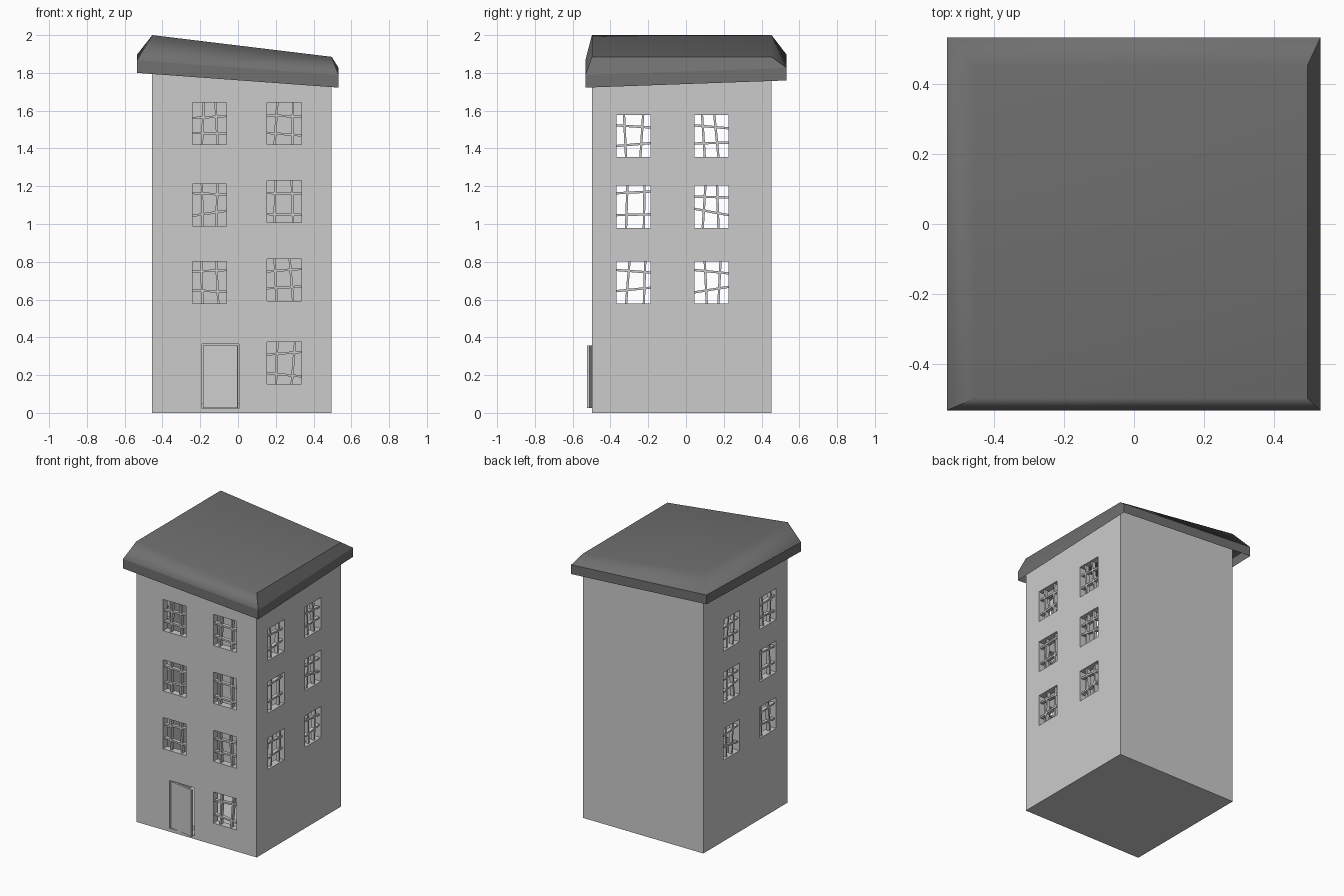
import bpy, bmesh, math
from mathutils import Vector, Matrix

if "Cube" in bpy.data.objects:
    bpy.data.objects.remove(bpy.data.objects["Cube"])

X0, X1, Y0, Y1 = -0.454, 0.496, -0.498, 0.453   # outer walls
T = 0.05                                        # wall thickness
BAR_DEPTH = 0.025                               # bar centre behind wall face


def grey(name, v):
    m = bpy.data.materials.new(name)
    m.diffuse_color = (v, v, v, 1)
    m.use_nodes = True
    m.node_tree.nodes["Principled BSDF"].inputs["Base Color"].default_value = m.diffuse_color
    return m


wall_grey = grey("wall_grey", 0.57)
roof_grey = grey("roof_grey", 0.16)


def add_box(bm, lo, hi):
    lo, hi = Vector(lo), Vector(hi)
    m = Matrix.Translation((lo + hi) / 2) @ Matrix.Diagonal((*(hi - lo), 1))
    return bmesh.ops.create_cube(bm, size=1, matrix=m)["verts"]


def add_bar(bm, a, b, normal, width=0.012, depth=0.025):
    """Square strip from a to b lying in a wall whose normal is given."""
    a, b, n = Vector(a), Vector(b), Vector(normal)
    d = (b - a).normalized()
    rot = Matrix((d, n, d.cross(n))).transposed().to_4x4()
    m = Matrix.Translation((a + b) / 2) @ rot
    m = m @ Matrix.Diagonal(((b - a).length, depth, width, 1))
    bmesh.ops.create_cube(bm, size=1, matrix=m)


def finish(name, bm, mat=wall_grey, recalc=True):
    if recalc:
        bmesh.ops.recalc_face_normals(bm, faces=bm.faces)
    me = bpy.data.meshes.new(name)
    bm.to_mesh(me)
    bm.free()
    me.materials.append(mat)
    ob = bpy.data.objects.new(name, me)
    bpy.context.collection.objects.link(ob)
    return ob


# windows: left edge, sill height, then bar ends as fractions of the opening
# (upright 1 bottom/top, upright 2 bottom/top, rail 1 left/right, rail 2 left/right)
W, H = 0.181, 0.223
front_windows = [
    (-0.242, 1.420, .28, .34, .74, .68, .28, .26, .63, .68),
    (-0.242, 0.990, .30, .28, .70, .74, .24, .36, .78, .74),
    (-0.242, 0.578, .30, .26, .76, .70, .32, .28, .76, .80),
    (0.154, 1.420, .22, .30, .74, .76, .28, .22, .70, .66),
    (0.154, 1.008, .22, .24, .76, .72, .20, .18, .70, .68),
    (0.154, 0.593, .28, .22, .76, .66, .30, .34, .70, .76),
    (0.154, 0.153, .26, .30, .72, .82, .26, .18, .70, .76)]
side_windows = [
    (-0.368, 1.355, .28, .22, .70, .78, .26, .33, .75, .70),
    (-0.368, 0.980, .28, .32, .80, .82, .30, .32, .82, .86),
    (-0.368, 0.578, .28, .38, .80, .84, .30, .38, .80, .74),
    (0.045, 1.355, .30, .22, .70, .58, .32, .34, .75, .68),
    (0.045, 0.980, .24, .32, .70, .66, .45, .30, .74, .72),
    (0.045, 0.578, .36, .30, .70, .76, .27, .40, .80, .72)]


def bars(bm, win, place, normal):
    u, z, a, b, c, d, e, f, g, h = win
    for s, t in ((a, b), (c, d)):
        add_bar(bm, place(u + s * W, z), place(u + t * W, z + H), normal)
    for s, t in ((e, f), (g, h)):
        add_bar(bm, place(u, z + s * H), place(u + W, z + t * H), normal)


# hollow walls rising to the sloping roof, with cut openings
bm = bmesh.new()
for v in add_box(bm, (X0, Y0, 0), (X1, Y1, 1)):
    if v.co.z > 0.5:
        v.co.z = 1.985 if v.co.x < 0 else 1.872
walls = finish("walls", bm)

bm = bmesh.new()
add_box(bm, (X0 + T, Y0 + T, T), (X1 - T, Y1 - T, 2.2))
room_cutter = finish("room_cutter", bm)

bm = bmesh.new()
for w in front_windows:
    add_box(bm, (w[0], Y0 - .1, w[1]), (w[0] + W, Y0 + T + .02, w[1] + H))
for w in side_windows:
    add_box(bm, (X0 - .1, w[0], w[1]), (X0 + T + .02, w[0] + W, w[1] + H))
    add_box(bm, (X1 - T - .02, w[0], w[1]), (X1 + .1, w[0] + W, w[1] + H))
add_box(bm, (-0.190, Y0 - .1, 0.024), (0.004, Y0 + T + .02, 0.365))
opening_cutter = finish("opening_cutter", bm)

for cutter in (room_cutter, opening_cutter):
    mod = walls.modifiers.new(cutter.name, 'BOOLEAN')
    mod.object, mod.operation, mod.solver = cutter, 'DIFFERENCE', 'EXACT'
    cutter.hide_render = True
    cutter.hide_set(True)

# crooked window bars; both side walls share one layout
bm = bmesh.new()
for w in front_windows:
    bars(bm, w, lambda u, z: (u, Y0 + BAR_DEPTH, z), (0, 1, 0))
finish("front_window_bars", bm)
for name, x in (("left_window_bars", X0 + BAR_DEPTH),
                ("right_window_bars", X1 - BAR_DEPTH)):
    bm = bmesh.new()
    for w in side_windows:
        bars(bm, w, lambda u, z: (x, u, z), (1, 0, 0))
    finish(name, bm)

# door standing slightly ajar, hinged on the left
bm = bmesh.new()
add_box(bm, (0, 0, 0.025), (0.188, 0.014, 0.356))
door = finish("door", bm)
door.location = (-0.186, Y0 + 0.011, 0)
door.rotation_euler.z = math.radians(-11.5)

# tilted roof shell, open below: rim band, flared edge and raised top
corners = [(-0.535, -0.533, 1.80), (0.533, -0.533, 1.722),
           (0.533, 0.533, 1.76), (-0.535, 0.533, 1.83)]
top = [(X0, Y0, 2.0), (X1, Y0, 1.885), (X1, Y1, 1.885), (X0, Y1, 2.0)]
bm = bmesh.new()
low = [bm.verts.new(c) for c in corners]
rim = [bm.verts.new((x, y, z + 0.066)) for x, y, z in corners]
cap = [bm.verts.new(c) for c in top]
bm.faces.new(cap)
for a, b in ((low, rim), (rim, cap)):
    for i in range(4):
        j = (i + 1) % 4
        bm.faces.new((a[i], a[j], b[j], b[i]))
for f in bm.faces:
    f.smooth = True
soft = {frozenset((cap[i], cap[j])) for i, j in ((0, 1), (2, 3), (3, 0))}
soft.add(frozenset((rim[3], cap[3])))
for e in bm.edges:
    e.smooth = frozenset(e.verts) in soft
roof = finish("roof", bm, roof_grey, recalc=False)
roof.modifiers.new("even_shading", 'WEIGHTED_NORMAL').keep_sharp = True
